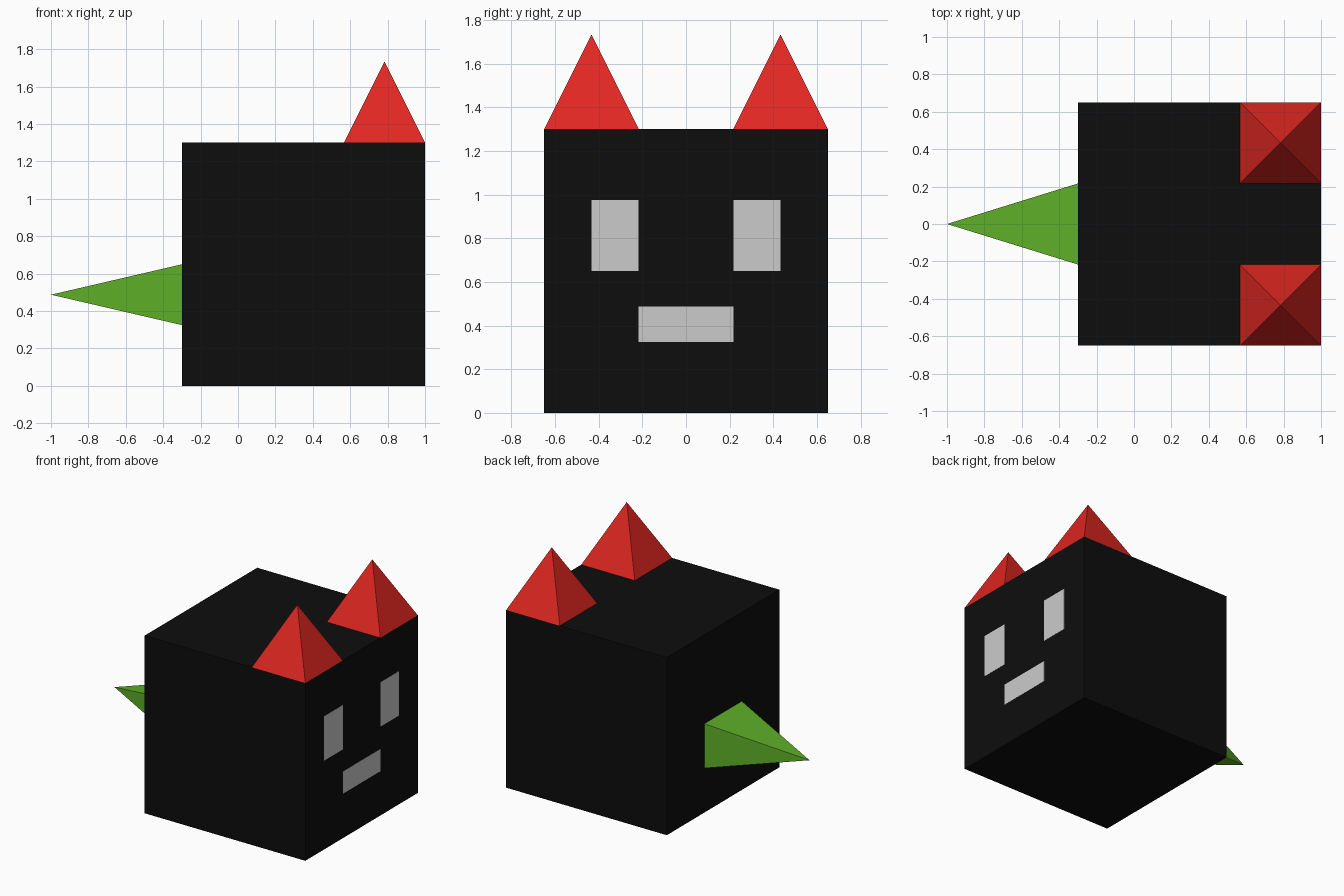
import bpy, bmesh
from mathutils import Matrix, Vector

if "Cube" in bpy.data.objects:
    bpy.data.objects.remove(bpy.data.objects["Cube"])

S = 1.3            # cube side
U = S / 6          # layout unit
FACE_X = 1.0       # plane of the face


def material(name, rgb):
    m = bpy.data.materials.new(name)
    m.diffuse_color = (*rgb, 1)
    m.use_nodes = True
    m.node_tree.nodes["Principled BSDF"].inputs["Base Color"].default_value = m.diffuse_color
    return m


def add_object(name, bm, mat):
    bmesh.ops.recalc_face_normals(bm, faces=bm.faces)
    me = bpy.data.meshes.new(name)
    bm.to_mesh(me)
    bm.free()
    ob = bpy.data.objects.new(name, me)
    bpy.context.collection.objects.link(ob)
    if mat:
        me.materials.append(mat)
    return ob


def box(name, lo, hi, mat=None):
    lo, hi = Vector(lo), Vector(hi)
    bm = bmesh.new()
    bmesh.ops.create_cube(bm, size=1, matrix=Matrix.Translation((lo + hi) / 2)
                          @ Matrix.Diagonal((*(hi - lo), 1)))
    return add_object(name, bm, mat)


def pyramid(name, base, tip, mat):
    bm = bmesh.new()
    ring = [bm.verts.new(p) for p in base]
    bm.faces.new(ring)
    apex = bm.verts.new(tip)
    for i in range(4):
        bm.faces.new((ring[i], ring[(i + 1) % 4], apex))
    return add_object(name, bm, mat)


black = material("black", (0.004, 0.004, 0.004))
red = material("red", (0.75, 0.02, 0.015))
green = material("green", (0.11, 0.42, 0.02))
corners = [(-1, -1), (1, -1), (1, 1), (-1, 1)]

# Cube body
box("body", (FACE_X - S, -S / 2, 0), (FACE_X, S / 2, S), black)

# Ears and eyes, mirrored left and right
for side, s in (("right", -1), ("left", 1)):
    cx, cy = FACE_X - U, s * 2 * U
    pyramid(f"{side}_ear", [(cx + a * U, cy + b * U, S) for a, b in corners],
            (cx, cy, S + 2 * U), red)
    y0, y1 = sorted((s * U, s * 2 * U))
    box(f"{side}_eye", (FACE_X - 0.01, y0, S / 2), (FACE_X + 0.001, y1, S * 0.75))

# Mouth
box("mouth", (FACE_X - 0.01, -U, S / 4), (FACE_X + 0.001, U, S * 0.375))

# Pointed tail
tail_z = S * 0.375
pyramid("tail", [(FACE_X - S, a * U, tail_z + b * S / 8) for a, b in corners],
        (-1, 0, tail_z), green)
